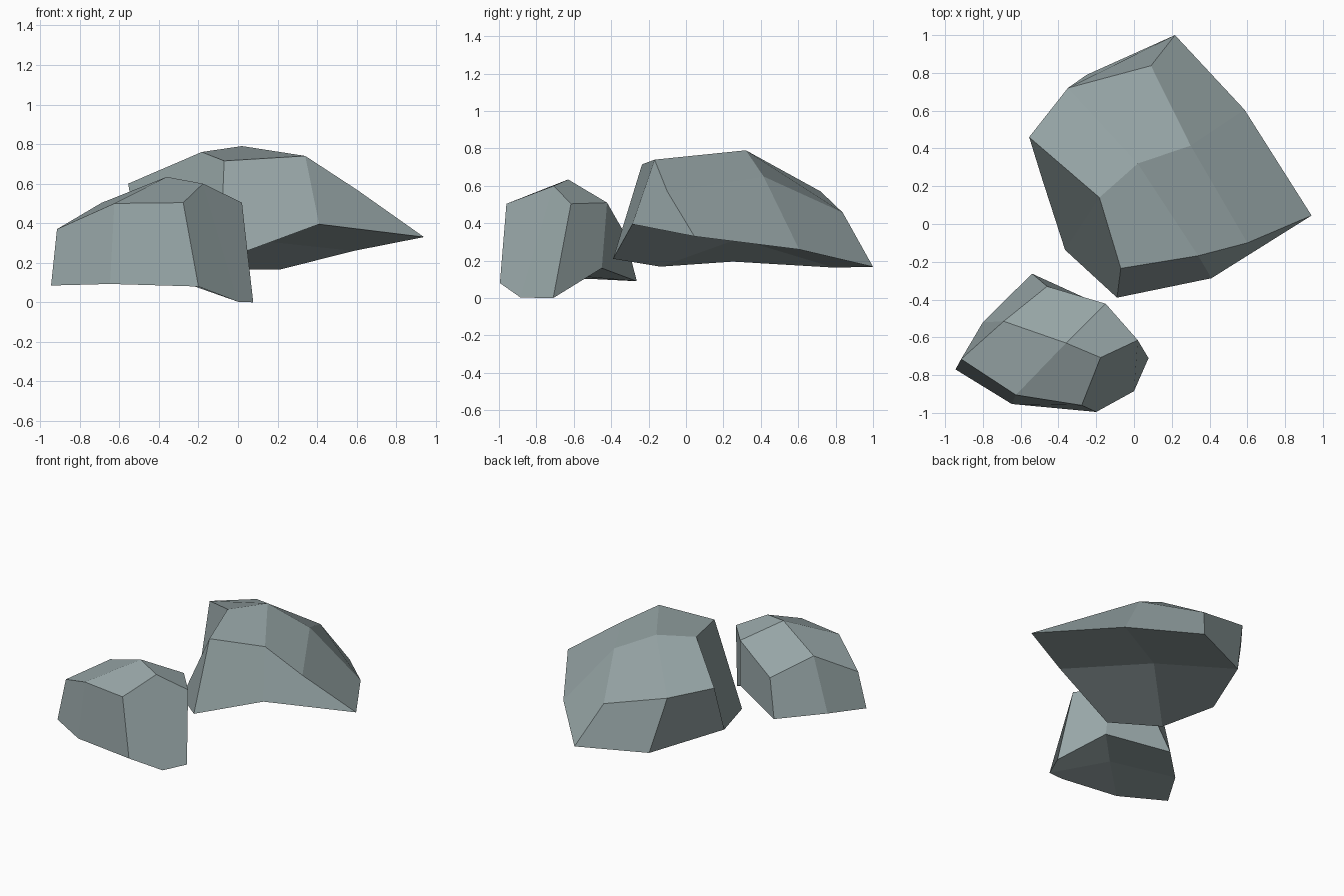
import bpy, bmesh

if "Cube" in bpy.data.objects:
    bpy.data.objects.remove(bpy.data.objects["Cube"])

stone = bpy.data.materials.new("grey_stone")
stone.diffuse_color = (0.31, 0.38, 0.385, 1.0)
stone.use_nodes = True
stone.node_tree.nodes["Principled BSDF"].inputs["Base Color"].default_value = stone.diffuse_color


def cap(bm, center, ring):
    # four quads round a centre point, one for each corner (even) ring point
    for i in range(0, 8, 2):
        bm.faces.new((center, ring[(i - 1) % 8], ring[i], ring[i + 1]))


def rock(name, rim, shoulder, under, crown):
    """Faceted boulder: 8-sided rim below, 8-sided shoulder above, capped at both ends.
    Both rings start on a corner, so even points are corners."""
    bm = bmesh.new()
    low = [bm.verts.new(p) for p in rim]
    high = [bm.verts.new(p) for p in shoulder]
    for i in range(8):
        j = (i + 1) % 8
        bm.faces.new((low[i], low[j], high[j], high[i]))
    cap(bm, bm.verts.new(under), low)
    cap(bm, bm.verts.new(crown), high)
    bmesh.ops.recalc_face_normals(bm, faces=bm.faces[:])
    mesh = bpy.data.meshes.new(name)
    bm.to_mesh(mesh)
    bm.free()
    mesh.materials.append(stone)
    bpy.context.collection.objects.link(bpy.data.objects.new(name, mesh))


# large boulder at the back, leaning up on its right side
rock("large_boulder",
     rim=[(-.09, -.39, .21), (.41, -.287, .395), (.94, .045, .33), (.585, .605, .26),
          (.217, 1.0, .167), (-.25, .79, .163), (-.49, .25, .195), (-.365, -.137, .168)],
     shoulder=[(-.07, -.235, .715), (.34, -.168, .74), (.60, -.10, .57), (.30, .415, .65),
               (.09, .838, .457), (-.35, .72, .57), (-.555, .46, .60), (-.183, .14, .76)],
     under=(.06, .28, .317), crown=(.02, .32, .79))

# small boulder in front on the left
rock("small_boulder",
     rim=[(-.20, -.995, .08), (0, -.885, .003), (.077, -.71, 0), (-.13, -.45, .16),
          (-.54, -.263, .09), (-.80, -.52, .103), (-.945, -.77, .085), (-.647, -.953, .093)],
     shoulder=[(-.277, -.96, .504), (-.177, -.707, .60), (.02, -.615, .504), (-.15, -.422, .51),
               (-.46, -.33, .35), (-.69, -.515, .503), (-.915, -.715, .37), (-.625, -.905, .50)],
     under=(-.35, -.67, .126), crown=(-.36, -.63, .634))
